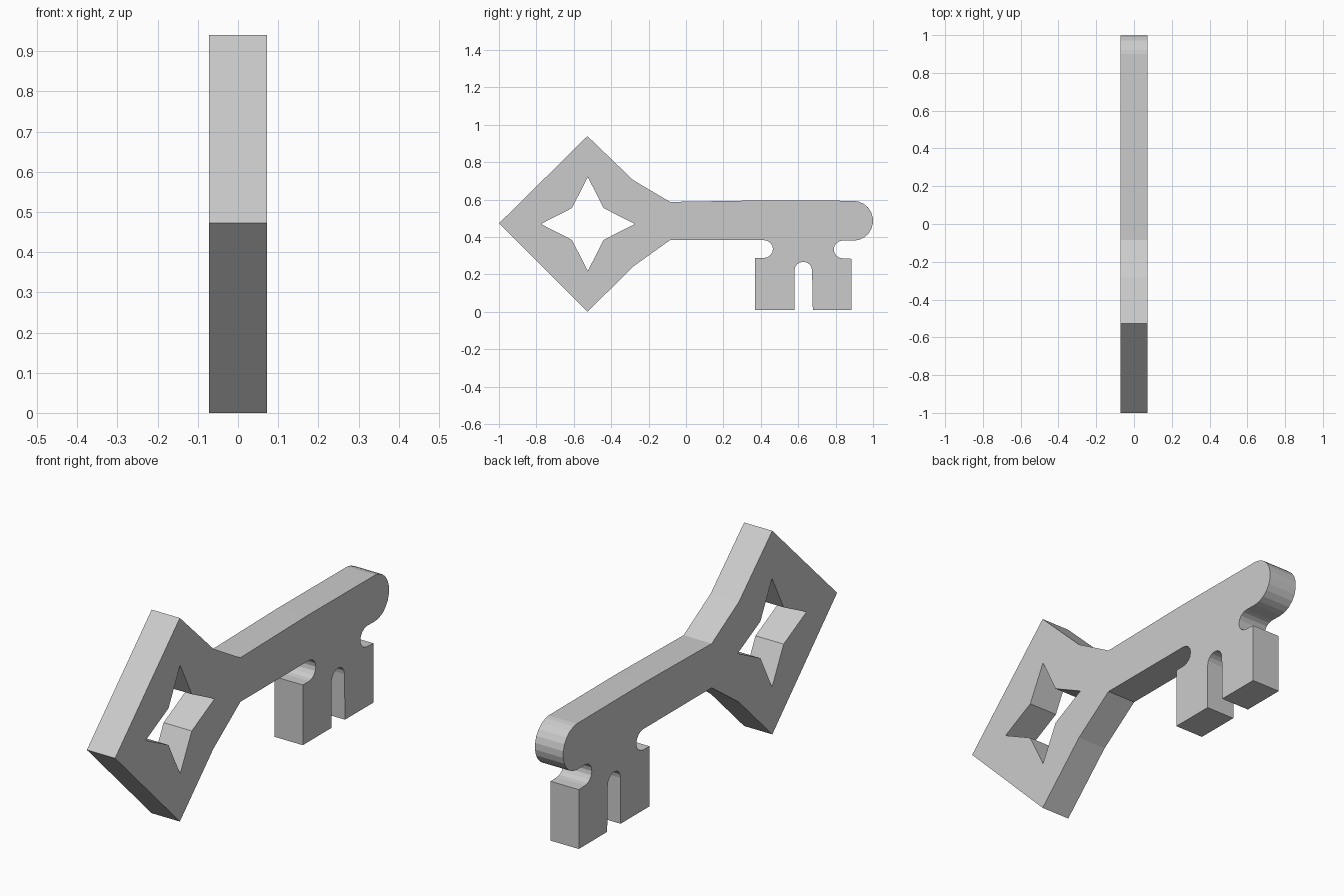
import bpy
from math import radians, cos, sin

if "Cube" in bpy.data.objects:
    bpy.data.objects.remove(bpy.data.objects["Cube"])


def arc(cy, cz, ry, rz, start, end, steps):
    """Points along an elliptical arc, angles in degrees."""
    angles = [radians(start + (end - start) * i / steps) for i in range(steps + 1)]
    return [(cy + ry * cos(a), cz + rz * sin(a)) for a in angles]


# Outer profile in the YZ plane: bow, shaft, rounded tip, toothed bit
outline = [(-1, 0.473), (-0.527, 0.0), (-0.283, 0.242), (-0.085, 0.384)]
outline += arc(0.415, 0.336, 0.05, 0.048, 90, -90, 8)         # inner neck notch
outline += [(0.37, 0.288), (0.37, 0.01), (0.58, 0.01)]
outline += arc(0.627, 0.222, 0.047, 0.046, 180, 0, 8)         # slot between teeth
outline += [(0.678, 0.01), (0.885, 0.01), (0.885, 0.284)]
outline += arc(0.84, 0.334, 0.05, 0.048, 270, 90, 8)          # outer neck notch
outline += arc(0.897, 0.487, 0.103, 0.106, -90, 76, 10)       # shaft tip
outline += [(0.9, 0.594), (0.4, 0.596), (-0.085, 0.588), (-0.283, 0.705), (-0.527, 0.94)]

# Four-pointed window in the bow
window = []
for i in range(8):
    a = radians(45 * i)
    r = 0.251 if i % 2 == 0 else 0.12
    window.append((-0.525 + r * cos(a), 0.47 + r * sin(a)))

# Fill and extrude the profile to the key's thickness
curve = bpy.data.curves.new("key_profile", "CURVE")
curve.dimensions = "2D"
curve.fill_mode = "BOTH"
curve.extrude = 0.072
for points in (outline, window):
    spline = curve.splines.new("POLY")
    spline.points.add(len(points) - 1)
    for point, (y, z) in zip(spline.points, points):
        point.co = (y, z, 0, 1)
    spline.use_cyclic_u = True

key = bpy.data.objects.new("key", curve)
key.rotation_euler = (radians(90), 0, radians(90))
bpy.context.collection.objects.link(key)

# Turn into one closed flat-shaded mesh
bpy.context.view_layer.objects.active = key
key.select_set(True)
bpy.ops.object.convert(target="MESH")
bpy.ops.object.mode_set(mode="EDIT")
bpy.ops.mesh.select_all(action="SELECT")
bpy.ops.mesh.remove_doubles(threshold=0.0005)
bpy.ops.mesh.normals_make_consistent(inside=False)
bpy.ops.object.mode_set(mode="OBJECT")
bpy.ops.object.shade_flat()
